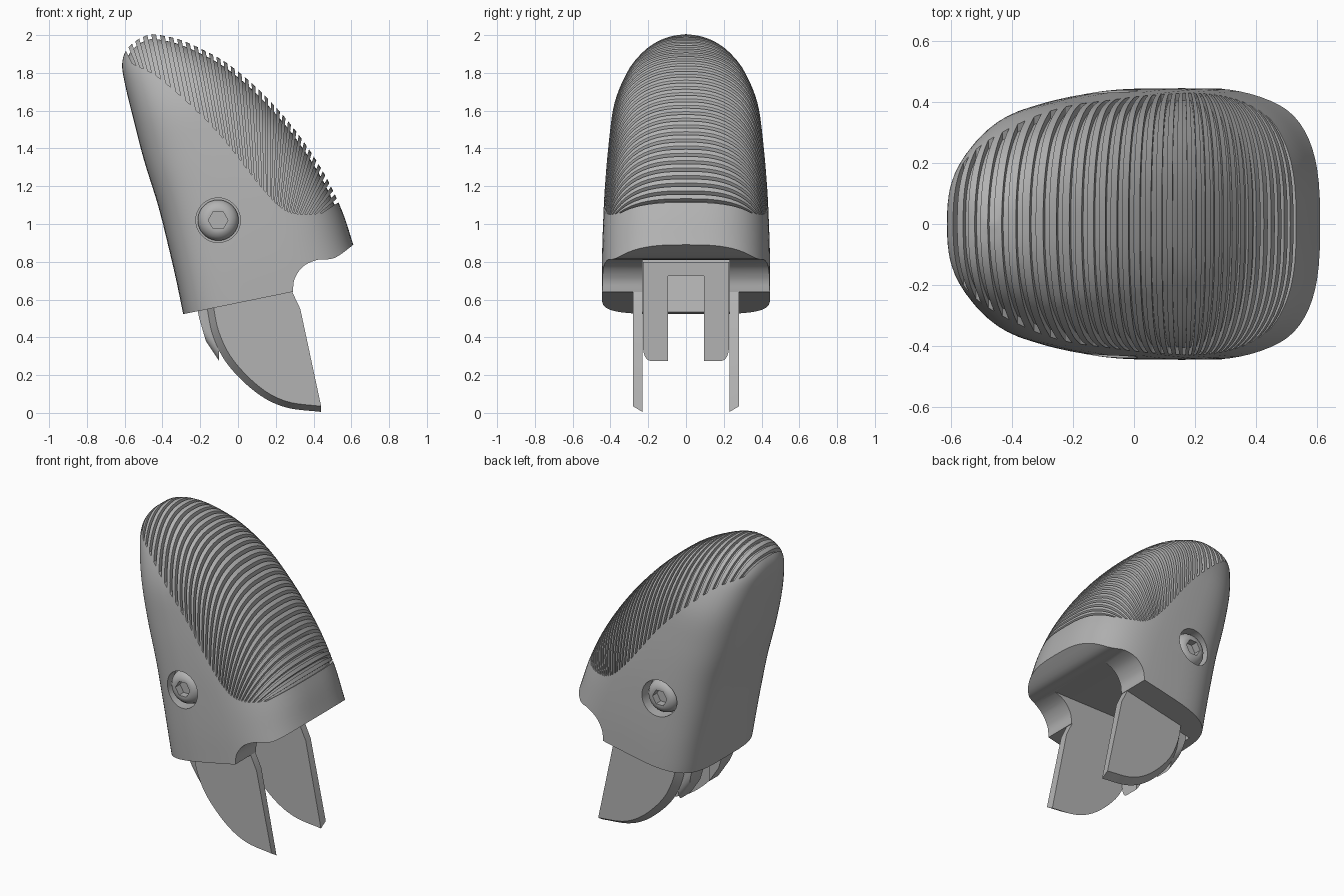
import bpy, bmesh, math
from mathutils import Vector

cube = bpy.data.objects.get("Cube")
if cube:
    bpy.data.objects.remove(cube, do_unlink=True)

grey = bpy.data.materials.new("plain_grey")
grey.use_nodes = True
colour = (0.45, 0.45, 0.45, 1)
grey.diffuse_color = colour
grey.node_tree.nodes["Principled BSDF"].inputs["Base Color"].default_value = colour


def make(name, bm):
    bmesh.ops.recalc_face_normals(bm, faces=bm.faces)
    mesh = bpy.data.meshes.new(name)
    bm.to_mesh(mesh)
    bm.free()
    mesh.materials.append(grey)
    ob = bpy.data.objects.new(name, mesh)
    bpy.context.collection.objects.link(ob)
    return ob


def loft(bm, rings):
    """Skin closed rings of points and cap both ends."""
    rows = [[bm.verts.new(p) for p in ring] for ring in rings]
    n = len(rows[0])
    for a, b in zip(rows, rows[1:]):
        for i in range(n):
            j = (i + 1) % n
            bm.faces.new((a[i], a[j], b[j], b[i]))
    bm.faces.new(rows[0])
    bm.faces.new(rows[-1])


def prism(bm, profile, y0, y1, profile2=None):
    loft(bm, [[(x, y0, z) for x, z in profile],
              [(x, y1, z) for x, z in profile2 or profile]])


def subtract(ob, cutter):
    mod = ob.modifiers.new("cut", "BOOLEAN")
    mod.operation, mod.solver, mod.object = "DIFFERENCE", "EXACT", cutter
    activate(ob)
    bpy.ops.object.modifier_apply(modifier=mod.name)
    bpy.data.objects.remove(cutter, do_unlink=True)


def activate(ob):
    bpy.ops.object.select_all(action="DESELECT")
    ob.select_set(True)
    bpy.context.view_layer.objects.active = ob


def smooth(ob, angle=32):
    activate(ob)
    bpy.ops.object.shade_smooth_by_angle(angle=math.radians(angle))


def spline(keys, steps):
    """Smooth curve through rows of values."""
    keys = [Vector(k) for k in keys]
    out = []
    for i in range(len(keys) - 1):
        b, c = keys[i], keys[i + 1]
        a = keys[i - 1] if i else b * 2 - c
        d = keys[i + 2] if i + 2 < len(keys) else c * 2 - b
        for k in range(steps):
            t = k / steps
            out.append(0.5 * (b * 2 + (c - a) * t + (a * 2 - b * 5 + c * 4 - d) * t * t
                              + (b * 3 - a - c * 3 + d) * t ** 3))
    return out + [keys[-1]]


# Body: rounded sections along a leaning axis (height, back, front, half width)
sections = [(.57, -.18, .80, .445), (.75, -.18, .776, .445), (.94, -.185, .753, .44),
            (1.16, -.195, .697, .43), (1.41, -.22, .594, .41), (1.64, -.232, .46, .38),
            (1.82, -.238, .318, .315), (1.93, -.232, .19, .245), (2.0, -.195, .088, .17),
            (2.04, -.13, 0, .09), (2.055, -.075, -.045, .01)]


def section_ring(row, count=72):
    u, back, front, width = row
    taper = max(0, (u - .6) / 1.45)
    ring = []
    for i in range(count):
        a = math.tau * i / count
        c, s = math.cos(a), math.sin(a)
        n = (3 - .7 * taper) if c > 0 else (4 - 1.4 * taper)
        c, s = (math.copysign(abs(v) ** (2 / n), v) for v in (c, s))
        p = (back + front) / 2 + c * (front - back) / 2
        ring.append((.98 * p - .2 * u, width * s, .2 * p + .98 * u))
    return ring


def body_bmesh(inset=0):
    bm = bmesh.new()
    loft(bm, [section_ring(r) for r in spline(sections, 5)])
    bmesh.ops.recalc_face_normals(bm, faces=bm.faces)
    bm.normal_update()
    moved = [(v, v.co - v.normal * inset) for v in bm.verts]
    for v, co in moved:
        v.co = co
    return bm


body = make("ribbed_body", body_bmesh())
core = make("groove_floor", body_bmesh(.024))

# Grooves: fan of slabs from the dome outline to the rib border (outer x, z, inner x, z)
fan = spline([(-.6, 1.93, -.56, 1.85), (-.45, 2, -.40, 1.76), (-.2, 1.93, -.12, 1.50),
              (.1, 1.72, .12, 1.2), (.3, 1.5, .24, 1.08), (.45, 1.28, .34, 1.05),
              (.54, 1.09, .46, 1.06)], 30)
dist = [0]
for a, b in zip(fan, fan[1:]):
    dist.append(dist[-1] + (b.xy - a.xy).length)


def fan_line(d):
    i = max(k for k in range(len(fan) - 1) if dist[k] <= d)
    row = fan[i].lerp(fan[i + 1], (d - dist[i]) / (dist[i + 1] - dist[i]))
    outer, inner = Vector(row[:2]), Vector(row[2:])
    return outer + (outer - inner).normalized() * .08, inner


bm = bmesh.new()
ribs = 34
pitch = dist[-1] / ribs
for i in range(ribs):
    o1, i1 = fan_line(i * pitch)
    o2, i2 = fan_line((i + .45) * pitch)
    prism(bm, [o1, o2, i2, i1], -.6, .6)
grooves = make("grooves", bm)
subtract(grooves, core)
subtract(body, grooves)

# Concave notch under the front lip
bm = bmesh.new()
notch = spline([(.29, .64), (.30, .71), (.345, .775), (.42, .81), (.51, .82),
                (.61, .89), (.7, .97)], 5)
prism(bm, [tuple(p) for p in notch] + [(1, .9), (1, .4), (.29, .4)], -.6, .6)
subtract(body, make("notch", bm))

# Slot in the underside
bm = bmesh.new()
prism(bm, [(-.22, .45), (-.29, .81), (.43, .81), (.43, .45)], -.23, .23)
subtract(body, make("slot", bm))

# Screw recesses and button-head screws with hexagonal sockets
cx, cz = -.105, 1.02


def circle(r, y, count=36, hexagon=False):
    ring = []
    for i in range(count):
        a = math.tau * i / count
        k = r
        if hexagon:
            k *= math.cos(math.pi / 6) / math.cos(a % (math.pi / 3) - math.pi / 6)
        ring.append((cx + k * math.cos(a), y, cz + k * math.sin(a)))
    return ring


for side, label in ((-1, "front"), (1, "rear")):
    bm = bmesh.new()
    loft(bm, [circle(.118, side * .35), circle(.118, side * .6)])
    subtract(body, make("recess", bm))
    bm = bmesh.new()
    head = [(.108, .34), (.108, .375), (.102, .392), (.088, .41), (.07, .42), (.058, .423)]
    loft(bm, [circle(r, side * y) for r, y in head]
         + [circle(.052, side * y, hexagon=True) for y in (.423, .375)])
    smooth(make(label + "_screw", bm))
smooth(body)

# Curved blades with a slanted lower edge
arc = spline([(-.165, .56), (-.13, .4), (-.05, .25), (.1, .105), (.25, .03), (.44, .005)], 6)
top = [(.33, .55), (.285, .645), (.25, .72), (-.15, .66)]
full = [tuple(p) for p in arc] + top
raised = [(p.x + .03 * (.44 - p.x) / .6, p.y + .03) for p in arc] + top
for side, label in ((-1, "front"), (1, "rear")):
    bm = bmesh.new()
    prism(bm, full, side * .23, side * .28, raised)
    smooth(make(label + "_blade", bm), 25)

# Forked tongue behind the blades: two prongs and a bridge
bm = bmesh.new()
prong = [(-.23, .62), (-.205, .5), (-.17, .38), (-.1, .275), (-.1, .8), (-.25, .8)]
for side in (-1, 1):
    prism(bm, prong, side * .095, side * .228)
prism(bm, [(-.25, .725), (-.1, .725), (-.1, .8), (-.25, .8)], -.095, .095)
tongue = make("forked_tongue", bm)

# Round the outer lower corners of the prongs
bm = bmesh.new()
bm.from_mesh(tongue.data)
corners = [e for e in bm.edges
           if all(abs(v.co.y) > .2 and v.co.z < .4 for v in e.verts)
           and abs(e.verts[0].co.y - e.verts[1].co.y) < .01]
bmesh.ops.bevel(bm, geom=corners, offset=.04, segments=4, profile=.5, affect="EDGES")
bm.to_mesh(tongue.data)
bm.free()
smooth(tongue)
